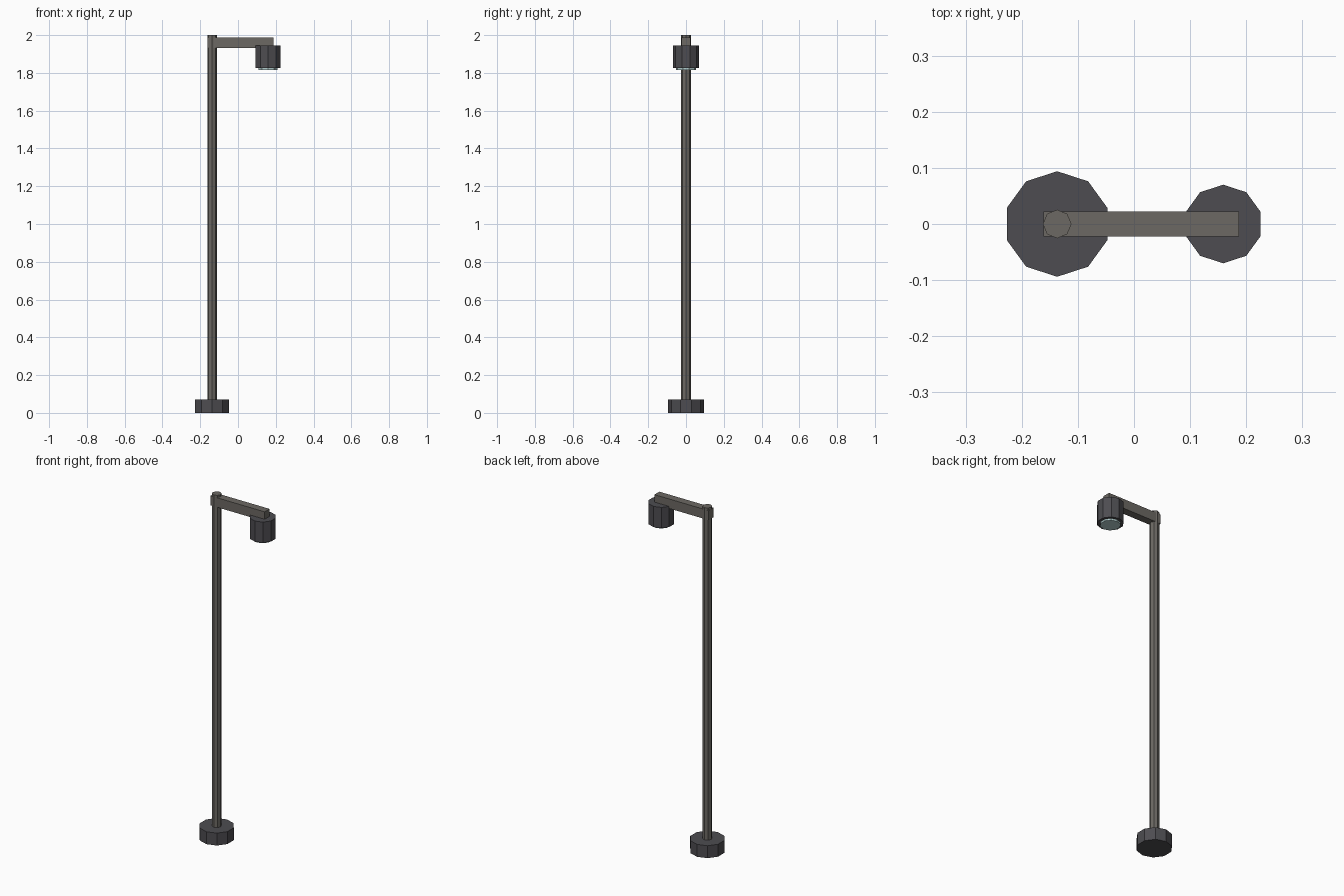
import bpy

if "Cube" in bpy.data.objects:
    bpy.data.objects.remove(bpy.data.objects["Cube"])

POLE_X, LAMP_X = -0.137, 0.159


def material(name, color):
    m = bpy.data.materials.new(name)
    m.diffuse_color = (*color, 1)
    m.use_nodes = True
    m.node_tree.nodes["Principled BSDF"].inputs["Base Color"].default_value = m.diffuse_color
    return m


dark = material("dark_metal", (0.075, 0.073, 0.082))
grey = material("warm_grey_metal", (0.15, 0.14, 0.125))
pale = material("pale_glass", (0.45, 0.62, 0.62))


def prism(name, sides, radius, x, z0, z1, mat):
    bpy.ops.mesh.primitive_cylinder_add(vertices=sides, radius=radius, depth=z1 - z0,
                                        location=(x, 0, (z0 + z1) / 2))
    ob = bpy.context.object
    ob.name = name
    ob.data.materials.append(mat)
    return ob


def box(name, x0, x1, width, z0, z1, mat):
    bpy.ops.mesh.primitive_cube_add(size=1, location=((x0 + x1) / 2, 0, (z0 + z1) / 2))
    ob = bpy.context.object
    ob.name = name
    ob.scale = (x1 - x0, width, z1 - z0)
    bpy.ops.object.transform_apply(location=False, rotation=False, scale=True)
    ob.data.materials.append(mat)
    return ob


# Foot and post
prism("base", 10, 0.094, POLE_X, 0, 0.072, dark)
prism("pole", 8, 0.0255, POLE_X, 0.02, 2.0, grey)

# Horizontal arm passing through the post
box("arm", -0.161, 0.187, 0.045, 1.933, 1.988, grey)

# Hanging lamp with its lens
prism("lamp_housing", 10, 0.07, LAMP_X, 1.825, 1.945, dark)
prism("lamp_lens", 10, 0.054, LAMP_X, 1.815, 1.84, pale)
